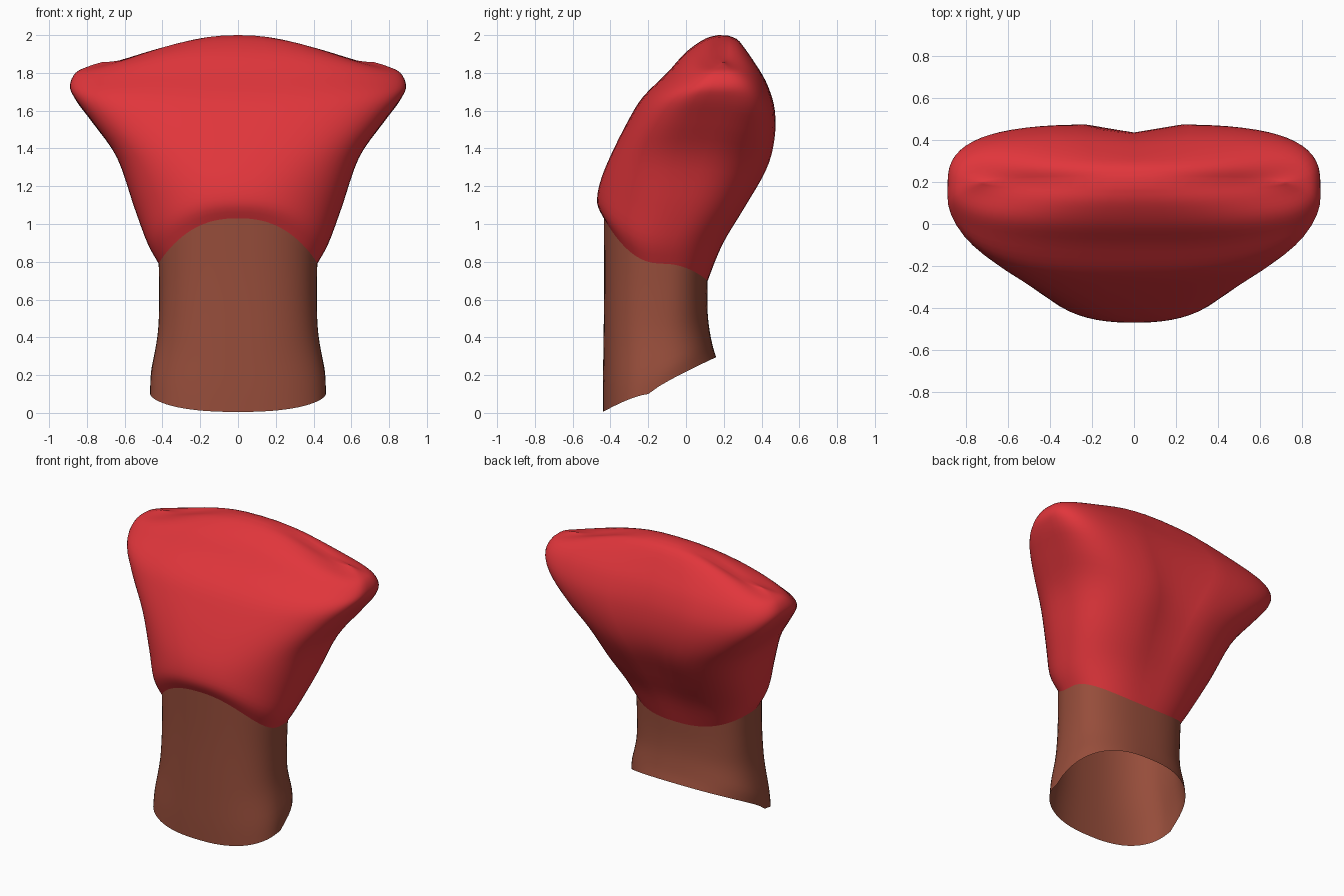
import bpy, bmesh, math

N = 64      # points around each ring
SUB = 4     # steps between key rings


def material(name, rgb):
    m = bpy.data.materials.new(name)
    m.diffuse_color = (*rgb, 1)
    return m


def spline(keys):
    # Catmull-Rom interpolation through the key rings
    out = []
    for k in range(len(keys) - 1):
        p0, p1 = keys[max(k - 1, 0)], keys[k]
        p2, p3 = keys[k + 1], keys[min(k + 2, len(keys) - 1)]
        for j in range(SUB):
            t = j / SUB
            out.append([0.5 * (2 * b + (c - a) * t + (2 * a - 5 * b + 4 * c - d) * t * t
                               + (3 * b - a - 3 * c + d) * t ** 3)
                        for a, b, c, d in zip(p0, p1, p2, p3)])
    out.append(list(keys[-1]))
    return out


def ring_points(r):
    # front y/z, back y/z, side x/y/z, front/back roundness, front/back rim power, spine groove
    yf, zf, yb, zb, w, ys, zs, nf, nb, pf, pb, groove = r
    pts = []
    for i in range(N):
        a = 2 * math.pi * i / N
        c, s = math.cos(a), math.sin(a)
        n = nb if s > 0 else nf
        x = w * math.copysign(abs(c) ** (2 / n), c)
        q = abs(s) ** (2 / n) if abs(s) > 1e-6 else 0
        ye, ze, p = (yb, zb, pb) if s > 0 else (yf, zf, pf)
        y = ys + (ye - ys) * q
        z = zs + (ze - zs) * q ** p
        if s > 0:
            y -= groove * math.exp(-(x / 0.13) ** 2)
        pts.append((x, y, z))
    return pts


def loft(name, keys, mat, close_top=False):
    bm = bmesh.new()
    rows = [[bm.verts.new(p) for p in ring_points(r)] for r in spline(keys)]
    for lo, hi in zip(rows, rows[1:]):
        for i in range(N):
            j = (i + 1) % N
            bm.faces.new((lo[i], lo[j], hi[j], hi[i]))
    if close_top:
        top = rows[-1]
        for i in range(N // 2):
            f = [top[i], top[i + 1], top[(N - i - 1) % N], top[(N - i) % N]]
            bm.faces.new(list(dict.fromkeys(f)))
    for f in bm.faces:
        f.smooth = True
    me = bpy.data.meshes.new(name)
    bm.to_mesh(me)
    bm.free()
    me.materials.append(mat)
    ob = bpy.data.objects.new(name, me)
    bpy.context.collection.objects.link(ob)
    return ob


red = material("shirt red", (0.75, 0.036, 0.044))
brown = material("skin brown", (0.305, 0.074, 0.043))

HEM = (-0.435, 1.03, 0.115, 0.70, 0.42, -0.13, 0.79, 2.4, 2.5, 2.2, 2.2, 0.0)

# Bare waist: open tube with a slanted lower rim
loft("waist", [
    (-0.44, 0.005, 0.16, 0.295, 0.465, -0.20, 0.10, 2.4, 2.5, 1.4, 0.85, 0),
    (-0.44, 0.14, 0.14, 0.36, 0.460, -0.18, 0.21, 2.4, 2.5, 1.4, 1.0, 0),
    (-0.437, 0.36, 0.12, 0.47, 0.425, -0.16, 0.42, 2.4, 2.5, 1.6, 1.5, 0),
    (-0.433, 0.70, 0.113, 0.58, 0.417, -0.14, 0.61, 2.4, 2.5, 2.0, 2.0, 0),
    HEM,
], brown)

# Cropped shirt: flares from the hem to broad shoulders, closes along the top ridge
loft("cropped_shirt", [
    HEM,
    (-0.47, 1.11, 0.20, 0.89, 0.48, -0.12, 0.90, 2.4, 2.6, 2.1, 2.0, 0.01),
    (-0.455, 1.22, 0.315, 1.08, 0.55, -0.05, 1.09, 2.4, 2.8, 2.0, 2.0, 0.025),
    (-0.40, 1.36, 0.43, 1.28, 0.64, 0.00, 1.35, 2.5, 3.0, 2.0, 2.0, 0.04),
    (-0.31, 1.54, 0.472, 1.44, 0.77, 0.06, 1.54, 2.7, 3.4, 2.0, 2.0, 0.04),
    (-0.23, 1.67, 0.472, 1.60, 0.86, 0.11, 1.66, 2.7, 3.9, 2.0, 2.0, 0.04),
    (-0.10, 1.80, 0.435, 1.73, 0.89, 0.14, 1.73, 2.7, 3.9, 3.0, 3.0, 0.03),
    (0.00, 1.91, 0.375, 1.84, 0.86, 0.17, 1.80, 2.7, 3.4, 4.5, 4.5, 0.02),
    (0.10, 1.98, 0.285, 1.965, 0.79, 0.19, 1.835, 2.5, 2.7, 5.0, 5.0, 0.0),
    (0.17, 2.00, 0.22, 1.998, 0.72, 0.20, 1.857, 2.2, 2.2, 4.5, 4.5, 0.0),
], red, close_top=True)
